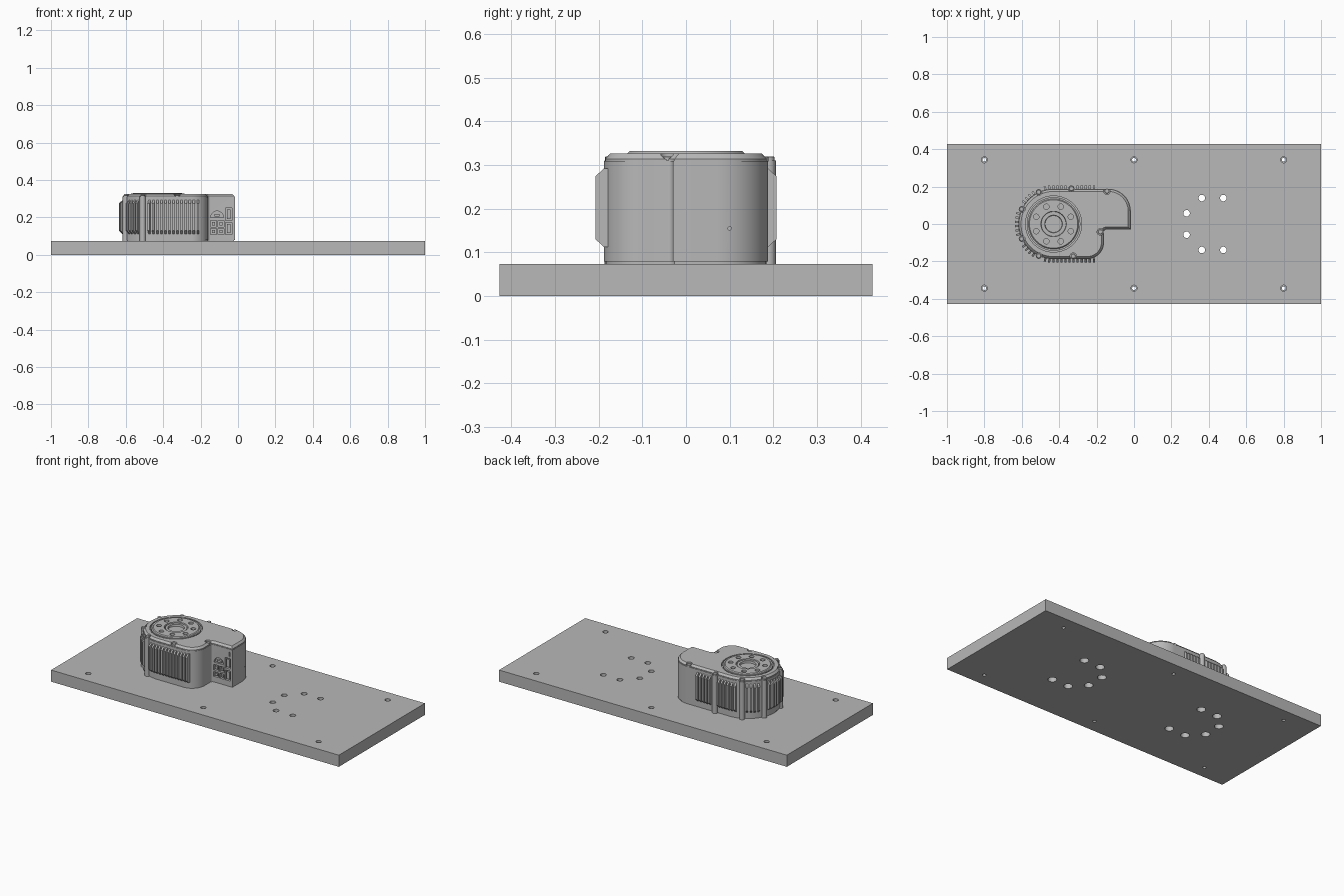
import bpy, bmesh
from math import sin, cos, pi, radians
from mathutils import Matrix, Vector

if "Cube" in bpy.data.objects:
    bpy.data.objects.remove(bpy.data.objects["Cube"])

grey = bpy.data.materials.new("machined_grey")
grey.use_nodes = True
grey.diffuse_color = (0.48, 0.48, 0.48, 1)
grey.node_tree.nodes["Principled BSDF"].inputs["Base Color"].default_value = grey.diffuse_color

PLATE_TOP = 0.073
CX = -0.43          # axis of the output flange


def finish(name, bm):
    bmesh.ops.recalc_face_normals(bm, faces=bm.faces)
    mesh = bpy.data.meshes.new(name)
    bm.to_mesh(mesh)
    bm.free()
    mesh.materials.append(grey)
    ob = bpy.data.objects.new(name, mesh)
    bpy.context.collection.objects.link(ob)
    return ob


def loft(bm, rings):
    """Skin a stack of closed rings and cap both ends."""
    rows = [[bm.verts.new(p) for p in ring] for ring in rings]
    n = len(rows[0])
    for a, b in zip(rows, rows[1:]):
        for i in range(n):
            j = (i + 1) % n
            bm.faces.new((a[i], a[j], b[j], b[i]))
    bm.faces.new(rows[0][::-1])
    bm.faces.new(rows[-1])


def arc(x, y, r, a0, a1, n):
    steps = [radians(a0 + (a1 - a0) * i / n) for i in range(n + 1)]
    return [(x + r * cos(a), y + r * sin(a)) for a in steps]


def lathe(bm, x, y, profile, n=24):
    loft(bm, [[(x + r * cos(2 * pi * i / n), y + r * sin(2 * pi * i / n), z)
               for i in range(n)] for r, z in profile])


def cyl(bm, x, y, r, z0, z1, n=20):
    lathe(bm, x, y, [(r, z0), (r, z1)], n)


def box(bm, x0, x1, y0, y1, z0, z1):
    loft(bm, [[(x0, y0, z), (x1, y0, z), (x1, y1, z), (x0, y1, z)] for z in (z0, z1)])


def cut(ob, bm):
    """Subtract the cutter mesh and bake the result."""
    cutter = finish("cutter", bm)
    cutter.hide_render = True
    mod = ob.modifiers.new("cut", 'BOOLEAN')
    mod.operation, mod.solver, mod.object = 'DIFFERENCE', 'EXACT', cutter
    graph = bpy.context.evaluated_depsgraph_get()
    baked = bpy.data.meshes.new_from_object(ob.evaluated_get(graph))
    ob.modifiers.clear()
    ob.data = baked
    bpy.data.objects.remove(cutter)


# Base plate with stepped mounting holes and two bolt patterns
bm = bmesh.new()
box(bm, -1, 1, -0.427, 0.427, 0, PLATE_TOP)
plate = finish("base_plate", bm)
bm = bmesh.new()
for x in (-0.8, 0, 0.8):
    for y in (-0.343, 0.343):
        lathe(bm, x, y, [(0.01, -0.01), (0.01, 0.04), (0.016, 0.04), (0.016, 0.1)])
for x in (CX, 0.42):
    for i in range(1, 7):
        a = radians(22.5 + 45 * i)
        lathe(bm, x + 0.15 * cos(a), 0.15 * sin(a),
              [(0.025, -0.01), (0.025, 0.035), (0.0175, 0.035), (0.0175, 0.1)])
cut(plate, bm)


# Housing: one outline, inset a little at the foot, seam and top chamfer
def outline(d):
    return (arc(CX, 0, 0.188 - d, 90, 270, 48)
            + arc(-0.25, -0.098, 0.09 - d, 270, 360, 16)
            + arc(-0.148, -0.042, 0.012 + d, 180, 90, 6)
            + [(-0.017 - d, -0.03 + d)]
            + arc(-0.137, 0.068, 0.12 - d, 0, 90, 18))


layers = [(PLATE_TOP, 0.004), (0.079, 0.004), (0.079, 0), (0.309, 0),
          (0.309, 0.003), (0.314, 0.003), (0.326, 0.014)]
bm = bmesh.new()
loft(bm, [[(x, y, z) for x, y in outline(d)] for z, d in layers])
housing = finish("motor_housing", bm)

# Screw posts around the rim
post_angles = (115, 155, 205, 245)
posts = [(CX + 0.188 * cos(radians(a)), 0.188 * sin(radians(a))) for a in post_angles]
posts += [(-0.335, 0.19), (-0.145, 0.176), (-0.325, -0.172), (-0.18, -0.042)]

# Flange seat, screw pockets, connector ports and pin hole cut from the housing
bm = bmesh.new()
cyl(bm, CX, 0, 0.15, 0.3, 0.35, 64)
for x, y in posts:
    cyl(bm, x, y, 0.0175, 0.311, 0.35)
ports = [(-0.068, -0.032, 0.185, 0.25), (-0.068, -0.032, 0.11, 0.172),
         (-0.148, -0.115, 0.15, 0.185), (-0.107, -0.076, 0.15, 0.185),
         (-0.148, -0.115, 0.11, 0.14), (-0.107, -0.076, 0.11, 0.14)]
for x0, x1, z0, z1 in ports:
    box(bm, x0, x1, -0.06 if x0 > -0.14 else -0.036, -0.012, z0, z1)
box(bm, -0.042, -0.036, -0.06, -0.022, 0.262, 0.29)
dome = arc(-0.112, 0.2, 0.034, 0, 180, 16)
loft(bm, [[(x, y, z) for x, z in dome] for y in (-0.06, -0.014)])
bmesh.ops.create_cone(bm, cap_ends=True, segments=12, radius1=0.004, radius2=0.004, depth=0.06,
                      matrix=Matrix.Translation((-0.02, 0.1, 0.155)) @ Matrix.Rotation(pi / 2, 4, 'Y'))
cut(housing, bm)

# Connector inserts inside the ports
bm = bmesh.new()
for x0, x1, z0, z1 in ports:
    box(bm, x0 + 0.008, x1 - 0.008, -0.028, -0.01, z0 + 0.008, z1 - 0.008)
box(bm, -0.125, -0.099, -0.028, -0.01, 0.205, 0.218)
finish("connector_inserts", bm)

bm = bmesh.new()
for x, y in posts[:5]:
    cyl(bm, x, y, 0.016, PLATE_TOP, 0.311)
finish("screw_posts", bm)

bm = bmesh.new()
for x, y in posts:
    lathe(bm, x, y, [(0.013, 0.308), (0.013, 0.318), (0.011, 0.32)], 16)
finish("screw_heads", bm)

# Cooling fins along both straight sides and around the rounded end
bm = bmesh.new()
fin_profile = [(-0.012, 0.112), (0, 0.112), (0.019, 0.13),
               (0.019, 0.275), (0, 0.292), (-0.012, 0.292)]


def fin(x, y, angle):
    out = Vector((cos(angle), sin(angle), 0))
    side = Vector((-out.y, out.x, 0)) * 0.0055
    loft(bm, [[Vector((x, y, z)) + out * o + side * s for o, z in fin_profile]
              for s in (-1, 1)])


for i in range(11):
    x = CX + 0.0215 * i
    fin(x, -0.188, -pi / 2)
    if abs(x - posts[4][0]) > 0.02:
        fin(x, 0.188, pi / 2)
for i in range(1, 27):
    deg = 90 + 180 * i / 27
    if all(abs(deg - p) > 6.8 for p in post_angles):
        a = radians(deg)
        fin(CX + 0.188 * cos(a), 0.188 * sin(a), a)
finish("cooling_fins", bm)

# Output flange: stepped disc with a bolt circle and recessed hub
bm = bmesh.new()
lathe(bm, CX, 0, [(0.143, 0.298), (0.143, 0.327), (0.134, 0.327), (0.129, 0.332), (0.068, 0.332),
                  (0.066, 0.322), (0.062, 0.322), (0.062, 0.328), (0.047, 0.328),
                  (0.045, 0.316)], 64)
flange = finish("output_flange", bm)
bm = bmesh.new()
for i in range(8):
    a = radians(22.5 + 45 * i)
    cyl(bm, CX + 0.1 * cos(a), 0.1 * sin(a), 0.0145, 0.31, 0.35)
cut(flange, bm)

# Smooth the round surfaces, keep edges sharp
for ob in (plate, housing, flange, bpy.data.objects["screw_posts"], bpy.data.objects["screw_heads"]):
    bpy.ops.object.select_all(action='DESELECT')
    ob.select_set(True)
    bpy.context.view_layer.objects.active = ob
    bpy.ops.object.shade_smooth_by_angle(angle=radians(30))
